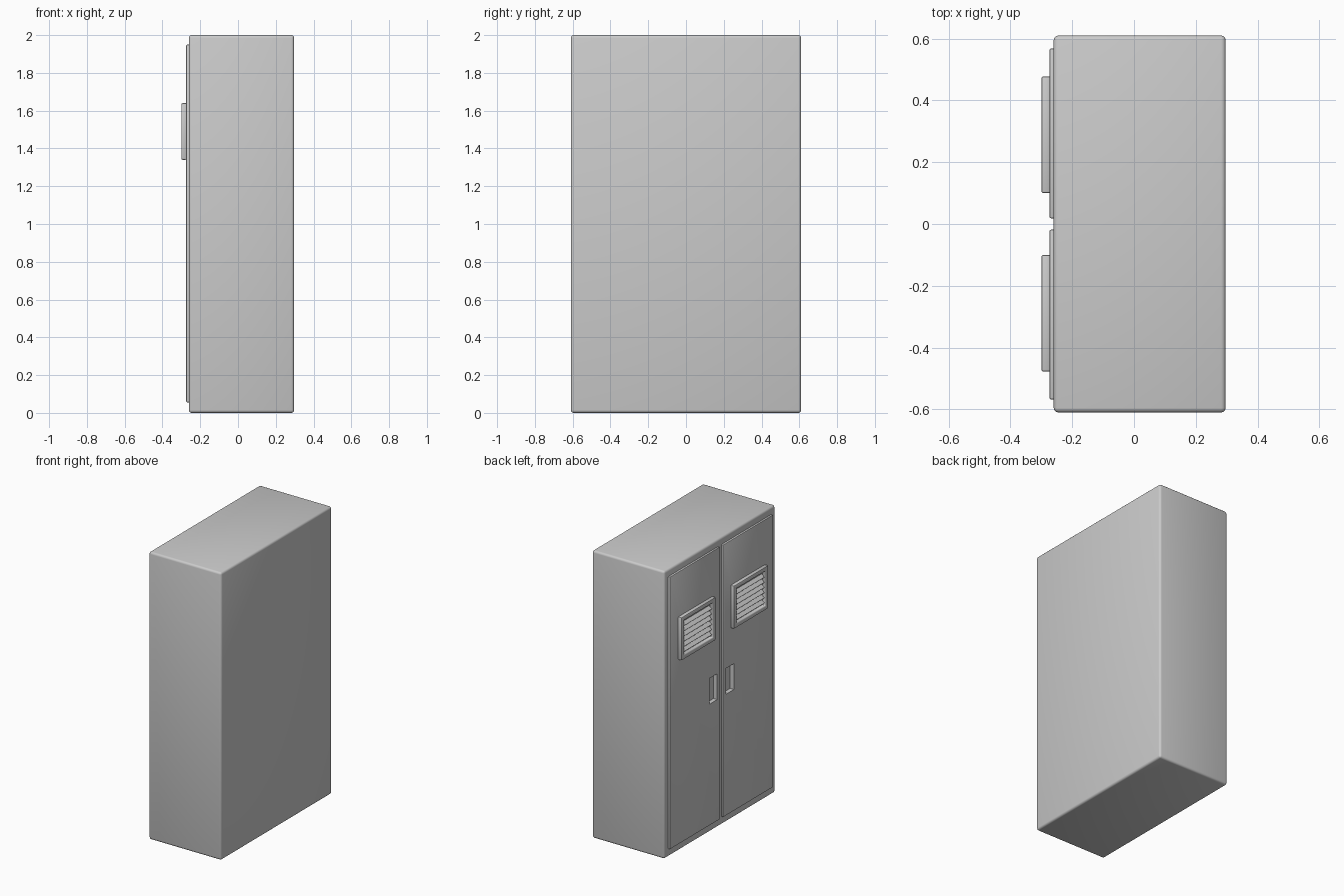
import bpy, bmesh
from math import radians
from mathutils import Matrix, Vector

if "Cube" in bpy.data.objects:
    bpy.data.objects.remove(bpy.data.objects["Cube"])

grey = bpy.data.materials.new("light_grey_metal")
grey.use_nodes = True
grey.diffuse_color = (0.6, 0.6, 0.6, 1)
grey.node_tree.nodes["Principled BSDF"].inputs["Base Color"].default_value = (0.6, 0.6, 0.6, 1)


def finish(bm, name):
    mesh = bpy.data.meshes.new(name)
    bm.to_mesh(mesh)
    bm.free()
    mesh.materials.append(grey)
    obj = bpy.data.objects.new(name, mesh)
    bpy.context.collection.objects.link(obj)
    return obj


def select(obj):
    bpy.ops.object.select_all(action='DESELECT')
    obj.select_set(True)
    bpy.context.view_layer.objects.active = obj


def add_box(bm, low, high, tilt=0):
    low, high = Vector(low), Vector(high)
    matrix = (Matrix.Translation((low + high) / 2) @ Matrix.Rotation(tilt, 4, 'Y')
              @ Matrix.Diagonal((*(high - low), 1)))
    bmesh.ops.create_cube(bm, size=1, matrix=matrix)


def box(name, low, high):
    bm = bmesh.new()
    add_box(bm, low, high)
    return finish(bm, name)


def bevel(obj, width, segments=3):
    mod = obj.modifiers.new("Rounded edges", 'BEVEL')
    mod.width, mod.segments = width, segments
    select(obj)
    bpy.ops.object.modifier_apply(modifier=mod.name)


def cut(obj, cutter):
    mod = obj.modifiers.new("Pocket", 'BOOLEAN')
    mod.operation, mod.object, mod.solver = 'DIFFERENCE', cutter, 'EXACT'
    select(obj)
    bpy.ops.object.modifier_apply(modifier=mod.name)


def smooth(obj):
    select(obj)
    bpy.ops.object.shade_smooth_by_angle(angle=radians(40))


def span(side, near, far):
    return sorted((side * near, side * far))


# Cabinet body; the doors are on its -x side
body = box("cabinet_body", (-0.26, -0.61, 0), (0.297, 0.61, 2))
bevel(body, 0.015)

for side, label in ((1, "left"), (-1, "right")):
    # Door panel with a recessed hand pull
    y0, y1 = span(side, 0.018, 0.568)
    door = box(label + "_door", (-0.274, y0, 0.055), (-0.255, y1, 1.95))
    bevel(door, 0.006, 2)
    y0, y1 = span(side, 0.048, 0.135)
    cutter = box("pocket_cutter", (-0.4, y0, 0.90), (-0.245, y1, 1.08))
    cutter.hide_render = True
    cut(door, cutter)
    cut(body, cutter)
    bpy.data.objects.remove(cutter)
    smooth(door)

    # Vent frame, hollowed from the outside
    y0, y1 = span(side, 0.1, 0.478)
    bm = bmesh.new()
    add_box(bm, (-0.30, y0, 1.34), (-0.27, y1, 1.64))
    bm.normal_update()
    outer = [f for f in bm.faces if f.normal.x < -0.9]
    bmesh.ops.inset_region(bm, faces=outer, thickness=0.042)
    bmesh.ops.inset_region(bm, faces=outer, thickness=0.004, depth=-0.024)
    frame = finish(bm, label + "_vent_frame")
    bevel(frame, 0.007, 2)
    smooth(frame)

    # Sloping vent slats
    y0, y1 = span(side, 0.14, 0.438)
    bm = bmesh.new()
    for i in range(6):
        z = 1.40 + i * 0.036
        add_box(bm, (-0.299, y0, z - 0.003), (-0.267, y1, z + 0.003), radians(-40))
    finish(bm, label + "_vent_slats")

smooth(body)
